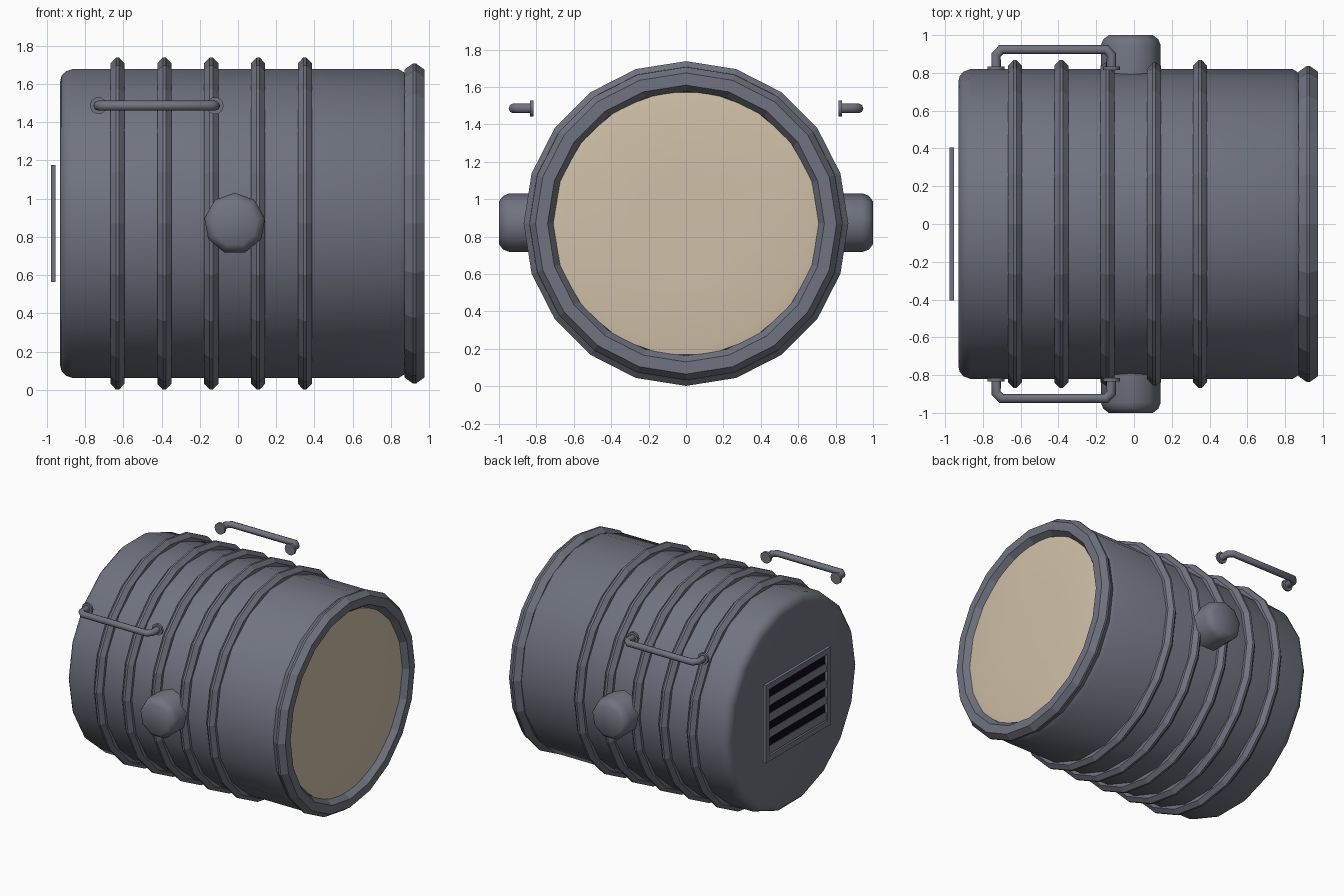
import bpy, bmesh, math
from mathutils import Matrix, Vector

if "Cube" in bpy.data.objects:
    bpy.data.objects.remove(bpy.data.objects["Cube"])

ZC = 0.87  # height of the drum axis


def material(name, rgb):
    m = bpy.data.materials.new(name)
    m.use_nodes = True
    m.diffuse_color = (*rgb, 1)
    m.node_tree.nodes["Principled BSDF"].inputs["Base Color"].default_value = (*rgb, 1)
    return m


GREY = material("steel grey", (0.162, 0.174, 0.216))
CREAM = material("cream lens", (0.63, 0.53, 0.39))
BLACK = material("vent black", (0.004, 0.003, 0.008))


def smooth(ob, angle):
    bpy.ops.object.select_all(action='DESELECT')
    ob.select_set(True)
    bpy.context.view_layer.objects.active = ob
    bpy.ops.object.shade_smooth_by_angle(angle=math.radians(angle))


def finish(name, bm, mat, angle=None):
    bmesh.ops.recalc_face_normals(bm, faces=bm.faces)
    me = bpy.data.meshes.new(name)
    bm.to_mesh(me)
    bm.free()
    me.materials.append(mat)
    ob = bpy.data.objects.new(name, me)
    bpy.context.collection.objects.link(ob)
    if angle:
        smooth(ob, angle)
    return ob


def lathe(name, profile, sides, mat, axis='x', centre=(0, 0, ZC), phase=0,
          closed=False, angle=None):
    """Turn (position along axis, radius) points around the x or y axis."""
    bm = bmesh.new()
    rings = []
    for d, r in profile:
        ring = []
        for i in range(sides):
            a = math.radians(phase) + math.tau * i / sides
            u, w = r * math.cos(a), r * math.sin(a)
            p = (d, u, w) if axis == 'x' else (u, d, w)
            ring.append(bm.verts.new(Vector(p) + Vector(centre)))
        rings.append(ring)
    pairs = list(zip(rings, rings[1:]))
    if closed:
        pairs.append((rings[-1], rings[0]))
    else:
        bm.faces.new(rings[0])
        bm.faces.new(rings[-1])
    for a, b in pairs:
        for i in range(sides):
            j = (i + 1) % sides
            bm.faces.new((a[i], a[j], b[j], b[i]))
    return finish(name, bm, mat, angle)


def box(name, size, loc, mat, tilt=0):
    bm = bmesh.new()
    bmesh.ops.create_cube(bm, size=1, matrix=Matrix.Translation(loc)
                          @ Matrix.Rotation(math.radians(tilt), 4, 'Y')
                          @ Matrix.Diagonal((*size, 1)))
    return finish(name, bm, mat)


# Drum with a rounded back end
lathe("drum", [(-0.93, 0.755), (-0.922, 0.785), (-0.9, 0.808), (-0.865, 0.82),
               (0.84, 0.82), (0.88, 0.795)], 18, GREY, angle=40)

# Ribs around the drum
for i in range(5):
    x = -0.63 + 0.245 * i
    lathe(f"rib_{i + 1}", [(x - 0.037, 0.79), (x - 0.037, 0.838), (x - 0.008, 0.868),
                           (x + 0.008, 0.868), (x + 0.037, 0.838), (x + 0.037, 0.79)],
          20, GREY, closed=True)

# Front rim and lens
lathe("rim", [(0.87, 0.70), (0.87, 0.805), (0.915, 0.837), (0.93, 0.837),
              (0.975, 0.805), (0.975, 0.74), (0.93, 0.708)], 20, GREY, closed=True)
lathe("lens", [(0.885, 0.715), (0.932, 0.712), (0.94, 0.66), (0.944, 0.3)],
      18, CREAM, angle=30)

# Side pivots and grab handles, mirrored left and right of the drum axis
for s, side in ((-1, "front"), (1, "back")):
    lathe(f"pivot_{side}", [(s * 0.72, 0.161), (s * 0.945, 0.161), (s * 0.978, 0.148),
                            (s, 0.118)], 9, GREY, axis='y',
          centre=(-0.017, 0, ZC), phase=90, angle=50)

    cu = bpy.data.curves.new(f"handle_{side}", 'CURVE')
    cu.dimensions = '3D'
    cu.bevel_depth = 0.026
    cu.bevel_resolution = 2
    cu.use_fill_caps = True
    path = [(-0.73, 0.82), (-0.73, 0.895), (-0.702, 0.924),
            (-0.148, 0.924), (-0.12, 0.895), (-0.12, 0.82)]
    sp = cu.splines.new('POLY')
    sp.points.add(len(path) - 1)
    for pt, (x, y) in zip(sp.points, path):
        pt.co = (x, s * y, 1.486, 1)
    handle = bpy.data.objects.new(f"handle_{side}", cu)
    bpy.context.collection.objects.link(handle)
    bpy.ops.object.select_all(action='DESELECT')
    handle.select_set(True)
    bpy.context.view_layer.objects.active = handle
    bpy.ops.object.convert(target='MESH')
    handle = bpy.context.object
    handle.data.materials.clear()
    handle.data.materials.append(GREY)
    smooth(handle, 50)

    for x, end in ((-0.73, "rear"), (-0.12, "fore")):
        lathe(f"handle_foot_{side}_{end}", [(s * 0.815, 0.045), (s * 0.833, 0.045)],
              10, GREY, axis='y', centre=(x, 0, 1.486), angle=40)

# Louvred vent on the back end
VX = -0.966
for s, end in ((-1, "lower"), (1, "upper")):
    box(f"vent_frame_{end}", (0.024, 0.81, 0.045), (VX, 0, ZC + s * 0.283), GREY)
for s, end in ((-1, "front"), (1, "back")):
    box(f"vent_frame_{end}", (0.024, 0.045, 0.61), (VX, s * 0.3825, ZC), GREY)
box("vent_backing", (0.004, 0.77, 0.57), (VX + 0.011, 0, ZC), BLACK)
for i in range(4):
    box(f"vent_slat_{i + 1}", (0.006, 0.73, 0.055),
        (VX, 0, ZC - 0.225 + 0.127 * i), GREY, tilt=12)
